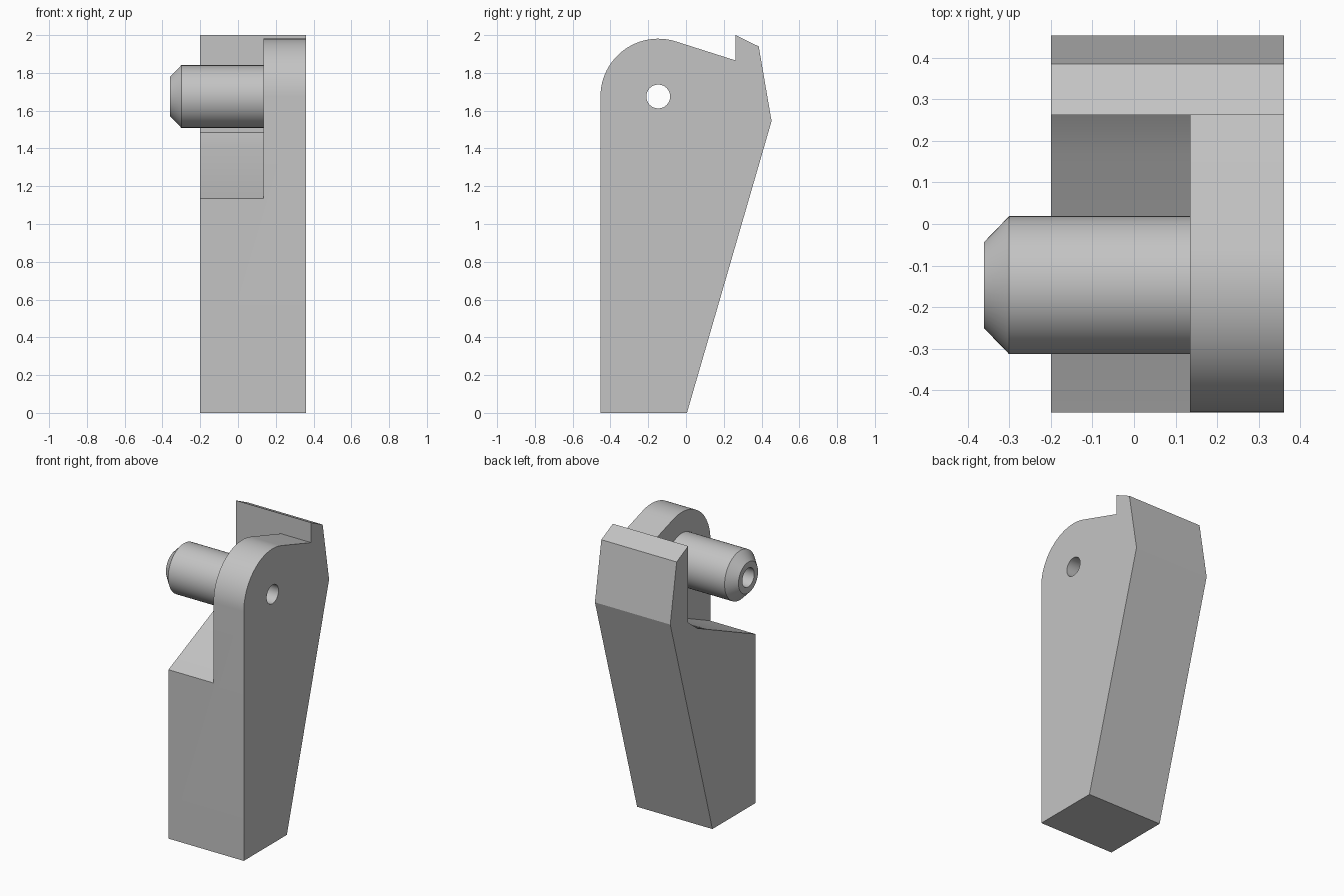
import bpy, bmesh, math
from mathutils import Matrix, Vector

cube = bpy.data.objects.get("Cube")
if cube:
    bpy.data.objects.remove(cube, do_unlink=True)

PIVOT_Y, PIVOT_Z = -0.147, 1.675
PLATE_X = 0.135
BORE = 0.063

grey = bpy.data.materials.new("plain grey")
grey.use_nodes = True
colour = (0.55, 0.55, 0.55, 1)
grey.diffuse_color = colour
grey.node_tree.nodes["Principled BSDF"].inputs["Base Color"].default_value = colour


def add_object(name, bm):
    bmesh.ops.recalc_face_normals(bm, faces=bm.faces)
    mesh = bpy.data.meshes.new(name)
    bm.to_mesh(mesh)
    bm.free()
    obj = bpy.data.objects.new(name, mesh)
    bpy.context.collection.objects.link(obj)
    mesh.materials.append(grey)
    return obj


def extrude_profile(name, profile, x0, x1):
    """Solid from a (y, z) outline, running from x0 to x1."""
    bm = bmesh.new()
    face = bm.faces.new([bm.verts.new((x0, y, z)) for y, z in profile])
    new = bmesh.ops.extrude_face_region(bm, geom=[face])["geom"]
    verts = [v for v in new if isinstance(v, bmesh.types.BMVert)]
    bmesh.ops.translate(bm, verts=verts, vec=(x1 - x0, 0, 0))
    return add_object(name, bm)


def cut(target, cutter):
    mod = target.modifiers.new("cut", 'BOOLEAN')
    mod.operation = 'DIFFERENCE'
    mod.solver = 'EXACT'
    mod.object = cutter
    activate(target)
    bpy.ops.object.modifier_apply(modifier=mod.name)
    bpy.data.objects.remove(cutter, do_unlink=True)


def activate(obj):
    bpy.ops.object.select_all(action='DESELECT')
    obj.select_set(True)
    bpy.context.view_layer.objects.active = obj


# Lever body: tapered foot, hooked top at the back, rounded front shoulder
radius = 0.306
arc = [math.radians(73 + 107 * i / 24) for i in range(25)]
outline = [(-0.453, 0), (0.005, 0), (0.453, 1.545), (0.385, 1.94), (0.262, 2.0), (0.262, 1.866)]
outline += [(PIVOT_Y + radius * math.cos(a), PIVOT_Z + radius * math.sin(a)) for a in arc]
body = extrude_profile("lever_body", outline, -0.2, 0.36)

# Notch with a sloping floor beside the upright plate
notch = extrude_profile("notch_cutter", [
    (-0.6, 1.07), (0.165, 1.41), (0.262, 1.485), (0.262, 2.2), (-0.6, 2.2)], -0.5, PLATE_X)
cut(body, notch)

# Bore through the plate
bm = bmesh.new()
place = Matrix.Translation((0.25, PIVOT_Y, PIVOT_Z)) @ Matrix.Rotation(math.pi / 2, 4, 'Y')
bmesh.ops.create_cone(bm, cap_ends=True, segments=48, radius1=BORE, radius2=BORE, depth=0.5, matrix=place)
cut(body, add_object("bore_cutter", bm))

# Hollow pivot pin with a chamfered end
bm = bmesh.new()
profile = [(PLATE_X, 0.166), (-0.3, 0.166), (-0.36, 0.104), (-0.36, BORE), (PLATE_X, BORE)]
verts = [bm.verts.new((x, PIVOT_Y, PIVOT_Z + r)) for x, r in profile]
edges = [bm.edges.new(pair) for pair in zip(verts, verts[1:])]
bmesh.ops.spin(bm, geom=verts + edges, cent=Vector((0, PIVOT_Y, PIVOT_Z)), axis=(1, 0, 0),
               angle=math.tau, steps=48)
bmesh.ops.remove_doubles(bm, verts=bm.verts, dist=0.0005)
pin = add_object("pivot_pin", bm)
# An open tube end gives no guarantee of outward normals, so check the outer wall
outer = max(pin.data.polygons, key=lambda p: p.area)
if outer.normal.dot(outer.center - Vector((outer.center.x, PIVOT_Y, PIVOT_Z))) < 0:
    pin.data.flip_normals()

for obj in (body, pin):
    activate(obj)
    bpy.ops.object.shade_smooth_by_angle(angle=math.radians(20))
